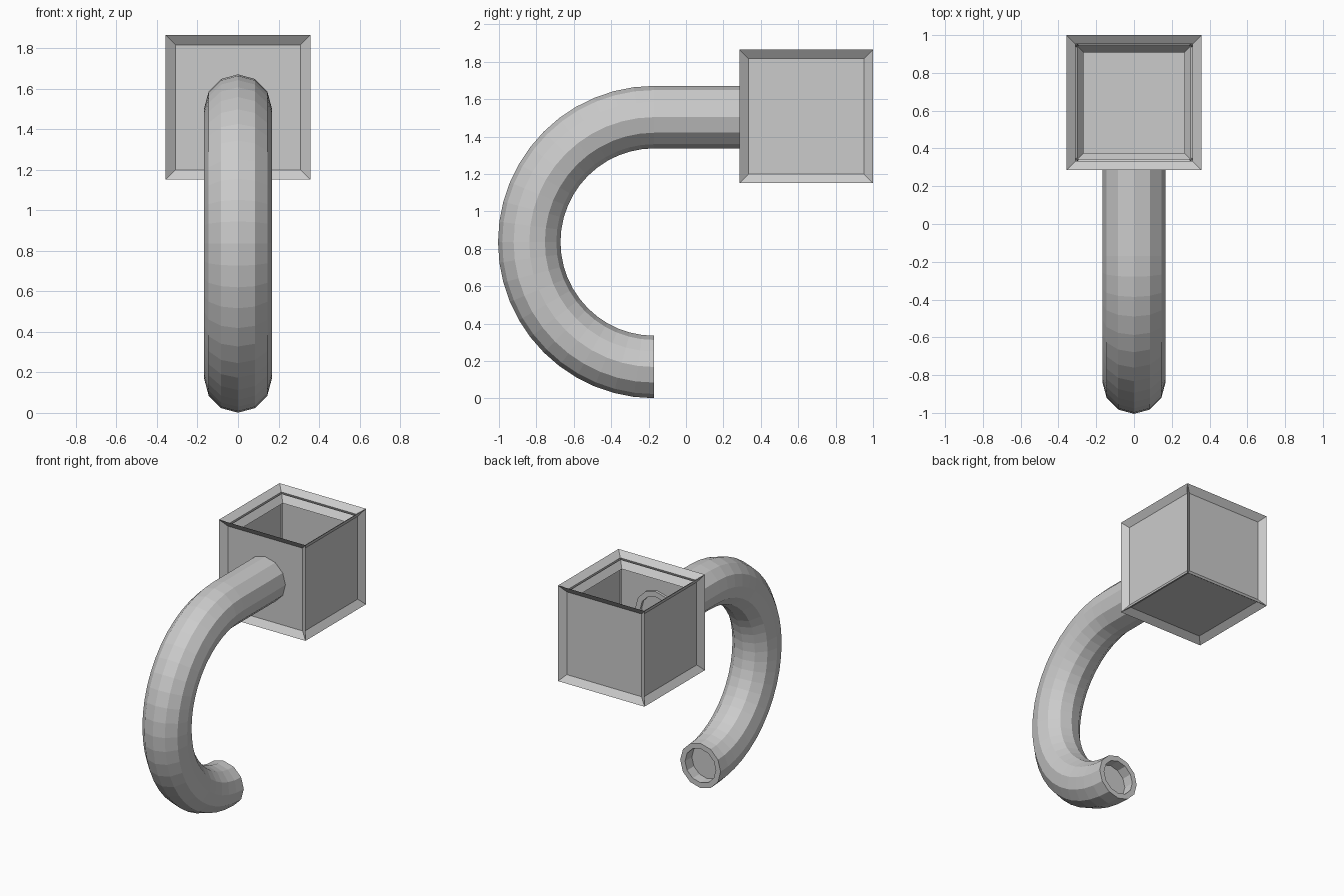
import bpy, bmesh, math
from mathutils import Vector

if "Cube" in bpy.data.objects:
    bpy.data.objects.remove(bpy.data.objects["Cube"])


def add_object(name, bm):
    bmesh.ops.recalc_face_normals(bm, faces=bm.faces[:])
    mesh = bpy.data.meshes.new(name)
    bm.to_mesh(mesh)
    bm.free()
    obj = bpy.data.objects.new(name, mesh)
    bpy.context.collection.objects.link(obj)
    return obj


# Open cup: cube with recessed panels on every side, top panel removed
SIZE, RIM, RECESS, WALL = 0.714, 0.068, 0.035, 0.02
bm = bmesh.new()
bmesh.ops.create_cube(bm, size=SIZE)
bmesh.ops.inset_individual(bm, faces=bm.faces[:], thickness=RIM, depth=-RECESS)
bm.normal_update()
top = max(bm.faces, key=lambda f: f.calc_center_median().z
          if abs(f.normal.z) > 0.99 else -9)
bmesh.ops.delete(bm, geom=[top], context='FACES_ONLY')
bmesh.ops.translate(bm, verts=bm.verts[:], vec=(0, 0.643, 1.508))
cup = add_object("square_cup", bm)
shell = cup.modifiers.new("wall", 'SOLIDIFY')
shell.thickness = WALL
shell.offset = -1
shell.use_even_offset = True

# Hooked pipe: 12-sided half-circle bend plus a straight run into the cup
SIDES, RADIUS, BEND, STEPS = 12, 0.167, 0.668, 24
BORE, DEPTH = 0.127, 0.08
CENTRE = Vector((0, -0.17, 0.836))
bm = bmesh.new()


def ring(angle, radius, shift=0.0):
    """Circle around the bend's centreline, shifted along y for straight parts."""
    out = Vector((0, -math.sin(angle), -math.cos(angle)))
    mid = CENTRE + out * BEND + Vector((0, shift, 0))
    verts = []
    for i in range(SIDES):
        a = 2 * math.pi * i / SIDES
        verts.append(bm.verts.new(mid + out * radius * math.cos(a)
                                  + Vector((radius * math.sin(a), 0, 0))))
    return verts


RUN = 0.53
rings = [ring(0, BORE, -DEPTH), ring(0, BORE)]          # recessed lower mouth
rings += [ring(math.pi * i / STEPS, RADIUS) for i in range(STEPS + 1)]
rings += [ring(math.pi, RADIUS, RUN), ring(math.pi, BORE, RUN),
          ring(math.pi, BORE, RUN - DEPTH)]             # run and recessed upper mouth
for a, b in zip(rings, rings[1:]):
    for i in range(SIDES):
        j = (i + 1) % SIDES
        bm.faces.new((a[i], a[j], b[j], b[i]))
bm.faces.new(rings[0])
bm.faces.new(rings[-1])
add_object("hooked_pipe", bm)
